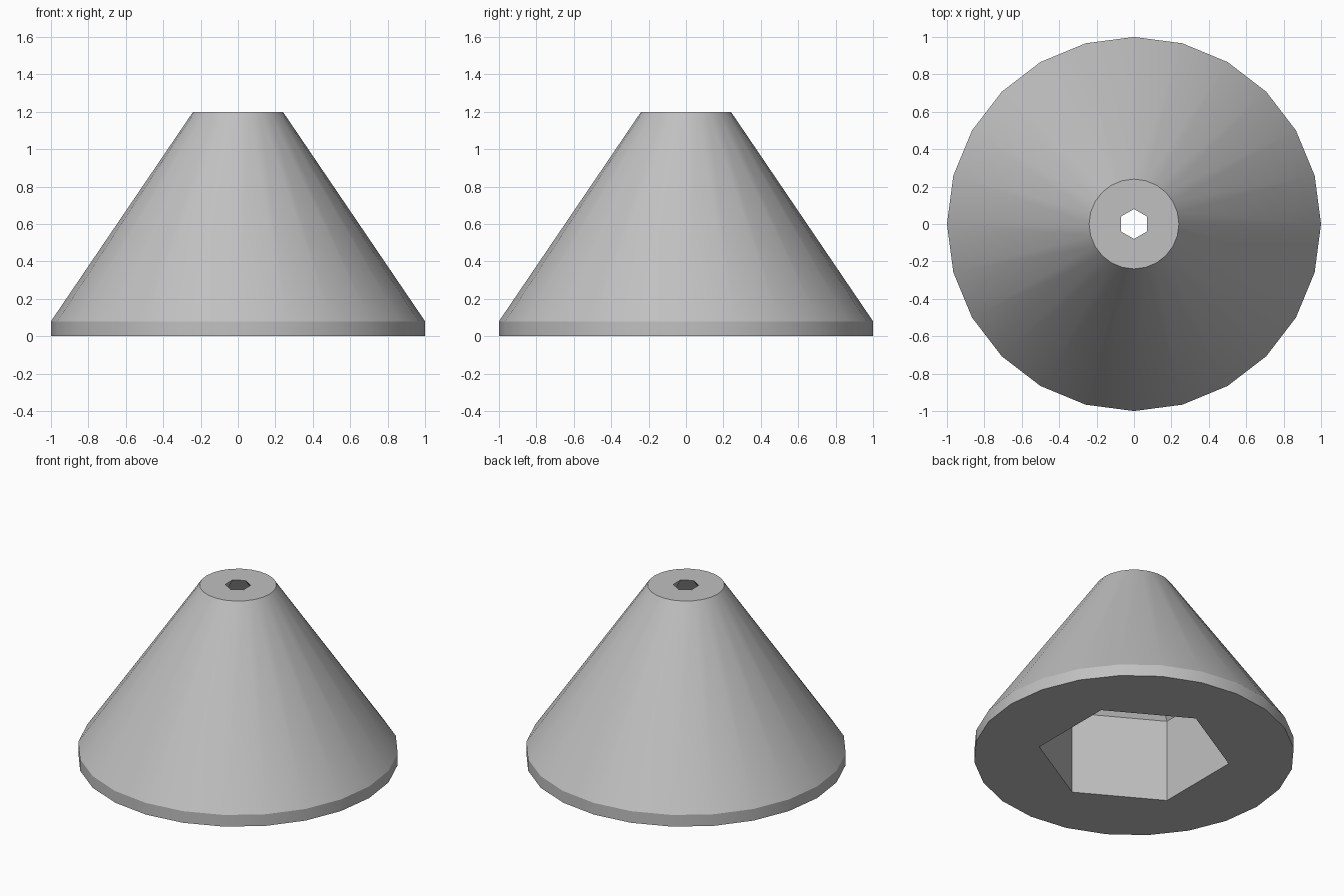
import bpy, bmesh
from math import cos, sin, pi, radians

cube = bpy.data.objects.get("Cube")
if cube:
    bpy.data.objects.remove(cube, do_unlink=True)

grey = bpy.data.materials.new("plain_grey")
grey.use_nodes = True
colour = (0.53, 0.53, 0.53, 1)
grey.diffuse_color = colour
grey.node_tree.nodes["Principled BSDF"].inputs["Base Color"].default_value = colour


def loft(bm, profile, sides, start):
    """Stack rings of (radius, height), join them and return the end loops."""
    rings = []
    for radius, height in profile:
        angles = [start + 2 * pi * i / sides for i in range(sides)]
        rings.append([bm.verts.new((radius * cos(a), radius * sin(a), height))
                      for a in angles])
    for low, high in zip(rings, rings[1:]):
        for i in range(sides):
            j = (i + 1) % sides
            bm.faces.new((low[i], low[j], high[j], high[i]))
    return [[bm.edges.get((r[i], r[i - 1])) for i in range(sides)]
            for r in (rings[0], rings[-1])]


bm = bmesh.new()
# Outer skirt and cone
outer_ends = loft(bm, [(1, 0), (1, 0.08), (0.24, 1.2)], 24, 0)
# Straight hexagonal socket narrowing to the small hole at the tip
inner_ends = loft(bm, [(0.6, 0), (0.6, 0.57), (0.08, 1.2)], 6, pi / 2)
# Flat rings closing the bottom and the tip
for outer, inner in zip(outer_ends, inner_ends):
    bmesh.ops.triangle_fill(bm, edges=outer + inner, use_beauty=True)
bmesh.ops.recalc_face_normals(bm, faces=bm.faces)

mesh = bpy.data.meshes.new("hollow_cone")
bm.to_mesh(mesh)
bm.free()
mesh.materials.append(grey)
cone = bpy.data.objects.new("hollow_cone", mesh)
bpy.context.collection.objects.link(cone)

# Smooth sides with crisp rims and socket edges
bpy.ops.object.select_all(action="DESELECT")
cone.select_set(True)
bpy.context.view_layer.objects.active = cone
bpy.ops.object.shade_smooth_by_angle(angle=radians(30))
